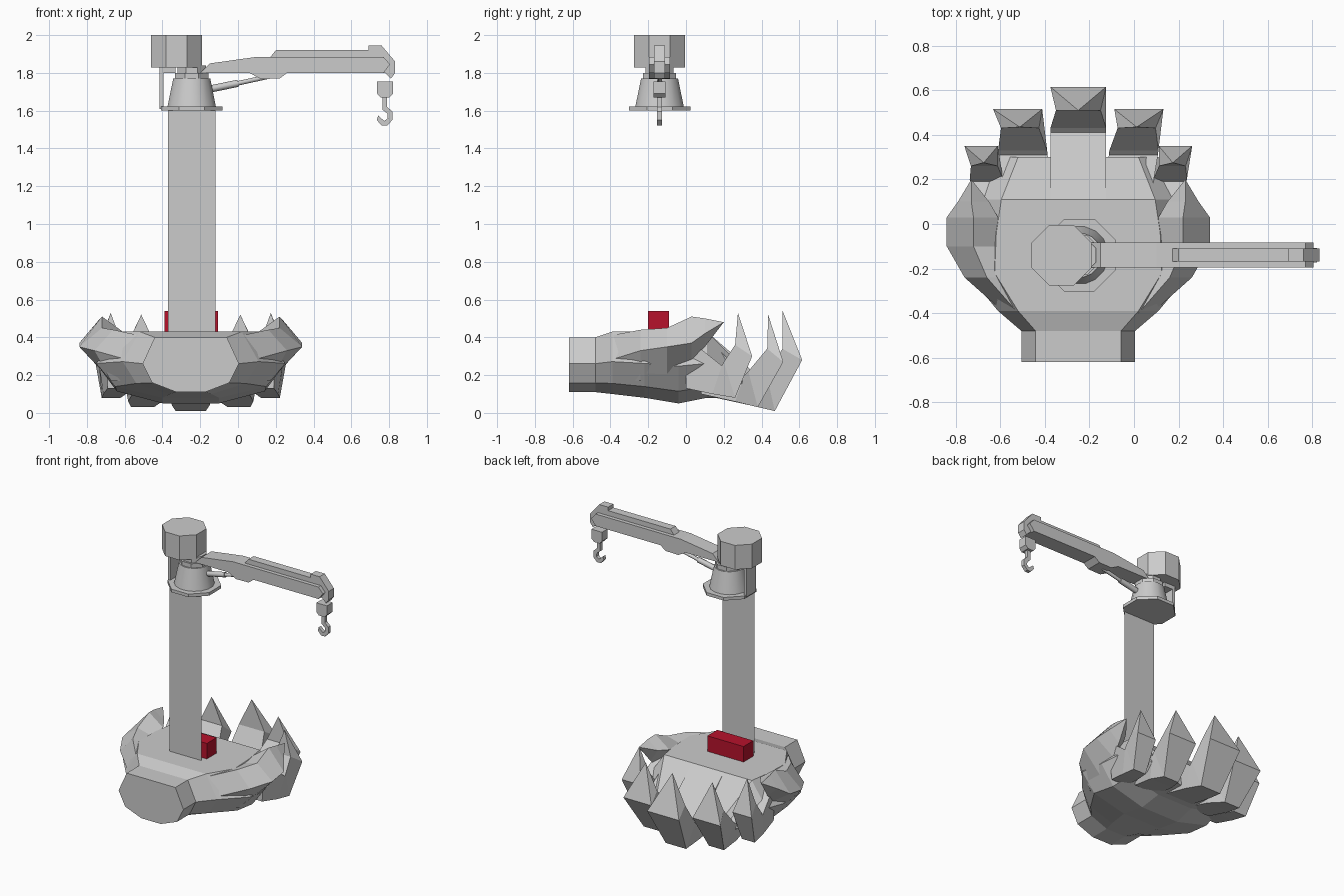
import bpy, bmesh, math
from mathutils import Vector

if "Cube" in bpy.data.objects:
    bpy.data.objects.remove(bpy.data.objects["Cube"], do_unlink=True)


def material(name, rgb):
    m = bpy.data.materials.new(name)
    m.use_nodes = True
    m.diffuse_color = (*rgb, 1)
    m.node_tree.nodes["Principled BSDF"].inputs["Base Color"].default_value = (*rgb, 1)
    return m


GREY = material("light grey", (0.6, 0.6, 0.6))
RED = material("dark red", (0.47, 0.006, 0.025))
AXIS = -0.25      # symmetry line of the hand
ARM_Y = -0.14     # centre line of the crane


def finish(name, bm, mat):
    bmesh.ops.remove_doubles(bm, verts=bm.verts, dist=0.0005)
    bmesh.ops.recalc_face_normals(bm, faces=bm.faces)
    mesh = bpy.data.meshes.new(name)
    bm.to_mesh(mesh)
    bm.free()
    mesh.materials.append(mat)
    ob = bpy.data.objects.new(name, mesh)
    bpy.context.collection.objects.link(ob)
    return ob


def loft(name, rings, mat=GREY):
    """Skin a list of equal-length point rings and cap both ends."""
    bm = bmesh.new()
    rows = [[bm.verts.new(p) for p in ring] for ring in rings]
    n = len(rows[0])
    for a, b in zip(rows, rows[1:]):
        for i in range(n):
            j = (i + 1) % n
            bm.faces.new((a[i], a[j], b[j], b[i]))
    bm.faces.new(rows[0])
    bm.faces.new(rows[-1])
    return finish(name, bm, mat)


def prism(name, profile, half, mat=GREY, y=ARM_Y):
    """Extrude an xz profile across the depth."""
    return loft(name, [[(x, y + s * half, z) for x, z in profile] for s in (-1, 1)], mat)


def box(name, x0, x1, y0, y1, z0, z1, mat=GREY):
    profile = [(x0, z0), (x1, z0), (x1, z1), (x0, z1)]
    return prism(name, profile, (y1 - y0) / 2, mat, (y0 + y1) / 2)


def turned(name, x, steps, sides=8):
    """Stack of flat-sided rings, given as (apothem, height)."""
    rings = []
    for r, z in steps:
        R = r / math.cos(math.pi / sides)
        angles = [(i + 0.5) * math.tau / sides for i in range(sides)]
        rings.append([(x + R * math.cos(a), ARM_Y + R * math.sin(a), z) for a in angles])
    return loft(name, rings)


# Wrist and palm: one faceted skin along the depth
def palm_ring(y, w, low, high):
    h = high - low
    half = [(0.3, 0), (0.8, 0.17), (1, 0.52), (0.75, 1)]
    pts = half + [(-a, b) for a, b in reversed(half)]
    return [(AXIS + a * w, y, low + b * h) for a, b in pts]


loft("palm", [palm_ring(*s) for s in (
    (-0.62, 0.255, 0.11, 0.40), (-0.48, 0.255, 0.11, 0.40),
    (-0.39, 0.36, 0.10, 0.43), (-0.22, 0.50, 0.08, 0.43),
    (-0.04, 0.49, 0.05, 0.43), (0.11, 0.46, 0.08, 0.43),
    (0.30, 0.36, 0.08, 0.24))])


# Fingers: each section is a top point, a bottom point and a half width
def finger(name, x, splay, sections, tip):
    rings = []
    for (ty, tz), (by, bz), tw, bw in sections:
        rings.append([(x - tw + splay * ty, ty, tz), (x + tw + splay * ty, ty, tz),
                      (x + bw + splay * by, by, bz), (x - bw + splay * by, by, bz)])
    rings.append([(x + splay * tip[0], *tip)] * 4)
    return loft(name, rings)


finger("middle_finger", AXIS, 0, (
    ((0.11, 0.43), (0.11, 0.09), 0.125, 0.11),
    ((0.41, 0.17), (0.34, 0.04), 0.125, 0.10),
    ((0.43, 0.19), (0.47, 0.01), 0.125, 0.08),
    ((0.51, 0.34), (0.615, 0.28), 0.10, 0.125)), (0.51, 0.545))

for side, label in ((-1, "right"), (1, "left")):
    finger(label + "_second_finger", AXIS + side * 0.21, side * 0.12, (
        ((0.08, 0.43), (0.08, 0.10), 0.10, 0.09),
        ((0.31, 0.20), (0.26, 0.06), 0.11, 0.09),
        ((0.33, 0.22), (0.38, 0.03), 0.11, 0.06),
        ((0.43, 0.34), (0.515, 0.27), 0.085, 0.11)), (0.435, 0.52))
    finger(label + "_outer_finger", AXIS + side * 0.38, side * 0.16, (
        ((0.0, 0.40), (0.0, 0.13), 0.07, 0.06),
        ((0.19, 0.25), (0.14, 0.10), 0.075, 0.06),
        ((0.20, 0.27), (0.26, 0.08), 0.075, 0.05),
        ((0.26, 0.36), (0.35, 0.30), 0.06, 0.075)), (0.275, 0.53))

    # Thick curled outer digit: outer, crest, inner and lower points
    stations = (
        (-0.40, (0.33, 0.28), (0.27, 0.41), (0.22, 0.38), (0.25, 0.17)),
        (-0.24, (0.51, 0.33), (0.41, 0.44), (0.33, 0.42), (0.42, 0.17)),
        (-0.10, (0.59, 0.35), (0.47, 0.45), (0.36, 0.42), (0.45, 0.20)),
        (0.03, (0.59, 0.37), (0.47, 0.51), (0.36, 0.43), (0.45, 0.28)),
        (0.10, (0.54, 0.42), (0.48, 0.50), (0.40, 0.44), (0.46, 0.35)),
        (0.20, (0.48, 0.48), (0.48, 0.48), (0.48, 0.48), (0.48, 0.48)))
    bm_rings = [[(AXIS + side * x, y, z) for x, z in pts] for y, *pts in stations]
    loft(label + "_outer_digit", bm_rings)

# Red block on the palm
box("red_block", -0.39, -0.105, -0.20, -0.09, 0.43, 0.54, RED)

# Flat post made of three vertical strips
bm = bmesh.new()
edges = [[bm.verts.new((x, -0.24, z)) for z in (0.43, 1.6)] for x in (-0.37, -0.245, -0.19, -0.12)]
for a, b in zip(edges, edges[1:]):
    bm.faces.new((a[0], b[0], b[1], a[1]))
finish("post", bm, GREY)

# Crane pedestal, turntable and cab
turned("pedestal_flange", -0.245, ((0.163, 1.6), (0.163, 1.622)))
pedestal = turned("pedestal", -0.245, ((0.128, 1.622), (0.098, 1.77)), 16)
turned("turntable", -0.245, ((0.088, 1.77), (0.088, 1.80), (0.075, 1.80), (0.075, 1.84)))
turned("cab", -0.325, ((0.135, 1.828), (0.135, 2.0)))
prism("side_bracket", [(-0.415, 1.61), (-0.395, 1.61), (-0.395, 1.80), (-0.33, 1.80),
                       (-0.33, 1.83), (-0.415, 1.83)], 0.055)

# Boom: wide lower beam with a narrow core showing on top and at the end
prism("boom", [(-0.20, 1.80), (-0.15, 1.85), (0.10, 1.885), (0.77, 1.885), (0.805, 1.845),
               (0.77, 1.80), (0.26, 1.80), (0.22, 1.77), (0.12, 1.768), (0.06, 1.80)], 0.056)
prism("boom_core", [(0.16, 1.87), (0.20, 1.92), (0.69, 1.92), (0.69, 1.945), (0.76, 1.945),
                    (0.832, 1.86), (0.832, 1.80), (0.81, 1.77), (0.78, 1.80), (0.16, 1.81)], 0.029)


# Hydraulic ram under the boom
def rod(name, a, b, r, sides=8):
    a, b = Vector(a), Vector(b)
    turn = (b - a).to_track_quat('Z', 'Y')
    circle = [turn @ Vector((r * math.cos(t), r * math.sin(t), 0))
              for t in (i * math.tau / sides for i in range(sides))]
    return loft(name, [[p + c for c in circle] for p in (a, b)])


ram = [rod("ram_cylinder", (-0.17, ARM_Y, 1.71), (0.0, ARM_Y, 1.745), 0.019),
       rod("ram_piston", (0.0, ARM_Y, 1.745), (0.15, ARM_Y, 1.778), 0.012)]

# Hook block and hook
prism("hook_block", [(0.737, 1.755), (0.82, 1.755), (0.82, 1.69), (0.80, 1.67),
                     (0.755, 1.67), (0.737, 1.69)], 0.032)
prism("hook", [(0.765, 1.67), (0.79, 1.67), (0.79, 1.62), (0.817, 1.595), (0.817, 1.55),
               (0.79, 1.522), (0.76, 1.522), (0.735, 1.55), (0.742, 1.575), (0.76, 1.558),
               (0.775, 1.546), (0.793, 1.56), (0.79, 1.585), (0.765, 1.605)], 0.013)

# Round parts are smooth with sharp rims
for ob in bpy.context.selected_objects:
    ob.select_set(False)
for ob in [pedestal] + ram:
    ob.select_set(True)
bpy.context.view_layer.objects.active = pedestal
bpy.ops.object.shade_smooth_by_angle(angle=math.radians(50))
